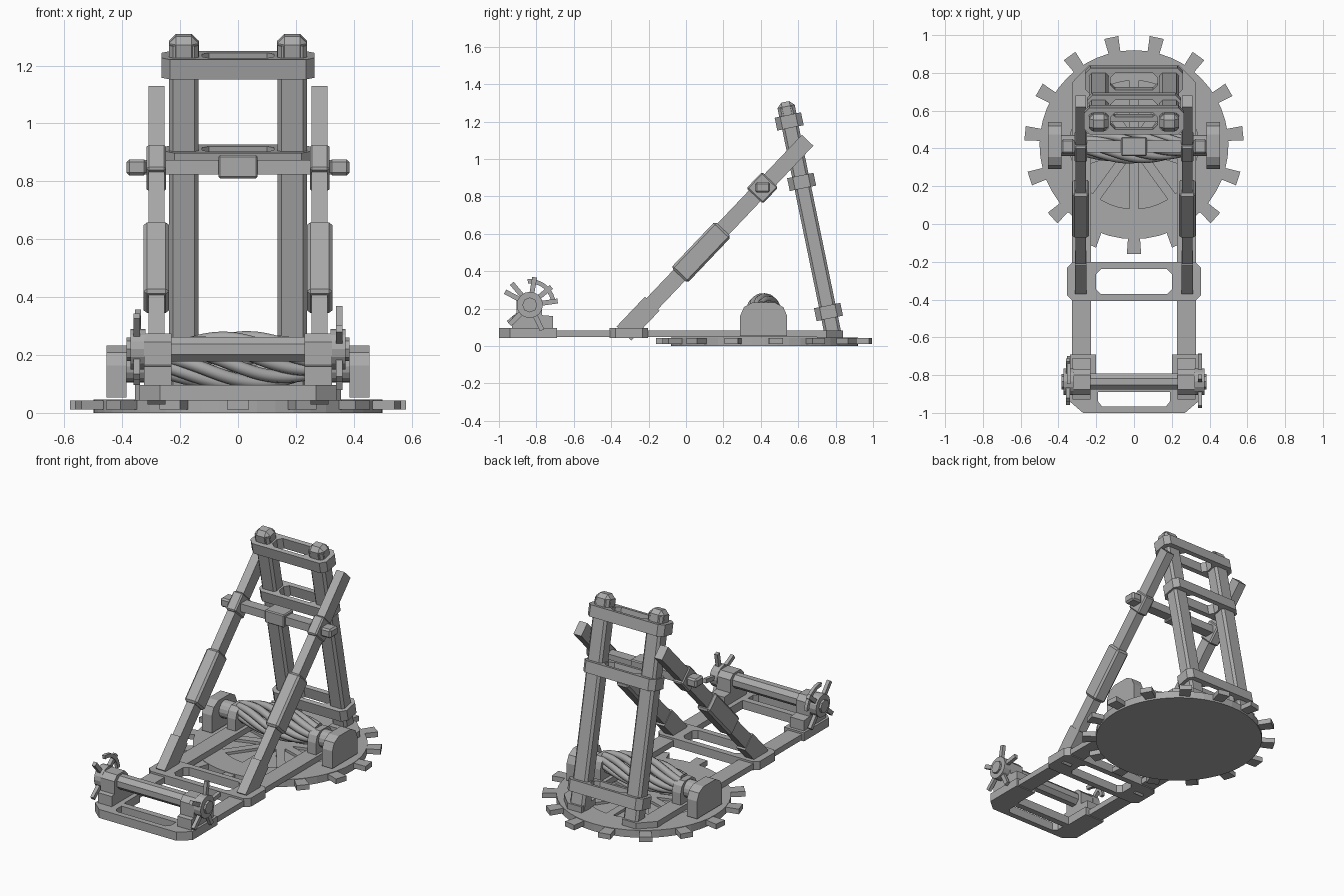
import bpy, bmesh, math
from mathutils import Matrix, Vector

cube = bpy.data.objects.get("Cube")
if cube:
    bpy.data.objects.remove(cube, do_unlink=True)

GREY = bpy.data.materials.new("plain grey")
GREY.use_nodes = True
COLOR = (0.4, 0.4, 0.4, 1)
GREY.diffuse_color = COLOR
GREY.node_tree.nodes["Principled BSDF"].inputs["Base Color"].default_value = COLOR


def finish(name, bm, matrix=Matrix()):
    bmesh.ops.recalc_face_normals(bm, faces=bm.faces)
    mesh = bpy.data.meshes.new(name)
    bm.to_mesh(mesh)
    bm.free()
    mesh.transform(matrix)
    mesh.materials.append(GREY)
    obj = bpy.data.objects.new(name, mesh)
    bpy.context.collection.objects.link(obj)
    return obj


def box(name, center, size, matrix=Matrix(), bevel=0.0):
    bm = bmesh.new()
    bmesh.ops.create_cube(bm, size=1, matrix=Matrix.Translation(center) @ Matrix.Diagonal((*size, 1)))
    if bevel:
        bmesh.ops.bevel(bm, geom=bm.edges[:], offset=bevel, segments=1, affect='EDGES')
    return finish(name, bm, matrix)


def chamfered(hx, hy, c):
    quarter = [(hx, hy - c), (hx - c, hy)]
    return (quarter + [(-x, y) for x, y in quarter[::-1]]
            + [(-x, -y) for x, y in quarter] + [(x, -y) for x, y in quarter[::-1]])


def circle(r, n):
    return [(r * math.cos(math.tau * i / n), r * math.sin(math.tau * i / n)) for i in range(n)]


def prism(name, pts, z0, z1, matrix=Matrix(), hole=None):
    """Extrude an outline along z, with an optional hole of equal point count."""
    bm = bmesh.new()
    n = len(pts)
    loops = [[bm.verts.new((*p, z)) for p in pts] for z in (z0, z1)]
    if hole:
        loops += [[bm.verts.new((*p, z)) for p in hole] for z in (z1, z0)]
        pairs = [(0, 1), (1, 2), (2, 3), (3, 0)]
    else:
        pairs = [(0, 1)]
        for loop in loops:
            bm.faces.new(loop)
    for a, b in pairs:
        for i in range(n):
            j = (i + 1) % n
            bm.faces.new((loops[a][i], loops[a][j], loops[b][j], loops[b][i]))
    return finish(name, bm, matrix)


def tube(name, points, radius, cyclic=False, res=2):
    curve = bpy.data.curves.new(name, 'CURVE')
    curve.dimensions = '3D'
    curve.bevel_depth = radius
    curve.bevel_resolution = res
    curve.use_fill_caps = True
    spline = curve.splines.new('POLY')
    spline.points.add(len(points) - 1)
    for p, co in zip(spline.points, points):
        p.co = (*co, 1)
    spline.use_smooth = True
    curve.materials.append(GREY)
    obj = bpy.data.objects.new(name, curve)
    bpy.context.collection.objects.link(obj)


def along_x(y, z):
    """Frame whose local x, y, z run along world y, z, x."""
    return Matrix(((0, 0, 1, 0), (1, 0, 0, y), (0, 1, 0, z), (0, 0, 0, 1)))


def leaning(y0, z0, y1, z1):
    """Frame at (y0, z0) whose local z points to (y1, z1); also its length."""
    angle = math.atan2(y1 - y0, z1 - z0)
    m = Matrix.Translation((0, y0, z0)) @ Matrix.Rotation(-angle, 4, 'X')
    return m, math.hypot(y1 - y0, z1 - z0)


# Toothed turntable with a spoked recess
turn = Matrix.Translation((0, 0.42, 0))
prism("turntable_floor", circle(0.5, 48), 0, 0.03, turn)
prism("turntable_rim", circle(0.5, 48), 0.03, 0.046, turn, hole=circle(0.34, 48))
prism("turntable_hub", circle(0.09, 24), 0.03, 0.046, turn)
for i in range(10):
    box("turntable_spoke", (0, -0.22, 0.038), (0.05, 0.28, 0.016),
        turn @ Matrix.Rotation(math.tau * i / 10, 4, 'Z'))
for i in range(15):
    wedge = [(-0.03, -0.47), (0.03, -0.47), (0.038, -0.58), (-0.038, -0.58)]
    prism("turntable_tooth", wedge, 0.011, 0.043,
          turn @ Matrix.Rotation(math.tau * i / 15, 4, 'Z'))

# Ground frame: slotted plates and rails
prism("middle_plate", chamfered(0.355, 0.103, 0.03), 0.042, 0.096,
      Matrix.Translation((0, -0.305, 0)), hole=chamfered(0.2, 0.066, 0.025))
front = [(-0.34, 0), (-0.34, -0.09), (-0.27, -0.15), (0.27, -0.15), (0.34, -0.09), (0.34, 0)]
slot = [(-0.19, -0.04), (-0.19, -0.09), (-0.17, -0.115), (0.17, -0.115), (0.19, -0.09), (0.19, -0.04)]
prism("front_plate", front, 0.042, 0.096, Matrix.Translation((0, -0.85, 0)), hole=slot)

# Leaning tower frame and strut frame
tower, tower_len = leaning(0.79, 0.045, 0.53, 1.305)
strut, strut_len = leaning(-0.315, 0.085, 0.65, 1.1)

for s, side in ((1, "left"), (-1, "right")):
    box(side + "_rail", (s * 0.277, -0.1, 0.066), (0.1, 1.7, 0.036))
    prism(side + "_rail_end", [(s * 0.327, 0.7), (s * 0.327, 0.75), (s * 0.24, 0.84), (s * 0.14, 0.84), (s * 0.14, 0.7)],
          0.046, 0.084)
    box(side + "_front_arm", (s * 0.27, -0.77, 0.069), (0.14, 0.16, 0.054))

    # Winch bearing
    prism(side + "_winch_bearing",
          [(-0.1, -0.125), (0.12, -0.125), (0.12, -0.06), (0.06, -0.055), (0.06, 0.025),
           (0.03, 0.055), (-0.045, 0.055), (-0.075, 0.025), (-0.075, -0.055), (-0.1, -0.06)],
          0.23, 0.325, along_x(-0.83, 0.22)) if s > 0 else prism(side + "_winch_bearing",
          [(-0.1, -0.125), (0.12, -0.125), (0.12, -0.06), (0.06, -0.055), (0.06, 0.025),
           (0.03, 0.055), (-0.045, 0.055), (-0.075, 0.025), (-0.075, -0.055), (-0.1, -0.06)],
          -0.325, -0.23, along_x(-0.83, 0.22))

    # Winch handle wheel
    hub = along_x(-0.835, 0.22)
    lo, hi = sorted((s * 0.32, s * 0.372))
    prism(side + "_winch_wheel", circle(0.07, 16), lo, hi, hub)
    lo, hi = sorted((s * 0.36, s * 0.385))
    prism(side + "_winch_cap", circle(0.04, 8), lo, hi, hub)
    count, start = (5, 8) if s > 0 else (4, 40)
    for i in range(count):
        turned = hub @ Matrix.Rotation(math.radians(start) + math.tau * i / count, 4, 'Z')
        box(side + "_winch_handle", (0.1, 0, s * 0.35), (0.1, 0.026, 0.022), turned)

    # Inclined strut with sleeves
    x = s * 0.282
    box(side + "_strut", (x, 0, strut_len / 2), (0.055, 0.085, strut_len), strut)
    box(side + "_strut_foot", (x, 0, 0.085), (0.062, 0.108, 0.22), strut)
    box(side + "_strut_sleeve", (x, 0, 0.575), (0.088, 0.12, 0.34), strut, 0.012)
    box(side + "_strut_collar", (x, 0, 1.05), (0.068, 0.12, 0.12), strut, 0.008)

    # Tower post with chamfered cap
    post = prism(side + "_tower_post", chamfered(0.051, 0.045, 0.014), 0, tower_len - 0.03,
                 tower @ Matrix.Translation((s * 0.187, 0, 0)))
    box(side + "_tower_cap", (s * 0.187, 0, tower_len - 0.06), (0.104, 0.094, 0.12), tower, 0.025)

    # Torsion spring housing
    arch = [(-0.125, -0.13), (0.125, -0.13), (0.125, -0.02), (0.105, 0.025), (0.06, 0.05),
            (-0.06, 0.05), (-0.105, 0.025), (-0.125, -0.02)]
    lo, hi = sorted((s * 0.385, s * 0.455))
    prism(side + "_spring_housing", arch, lo, hi, along_x(0.415, 0.183))
    lo, hi = sorted((s * 0.27, s * 0.4))
    prism(side + "_spring_drum", circle(0.055, 16), lo, hi, along_x(0.415, 0.16))
    lo, hi = sorted((s * 0.25, s * 0.31))
    prism(side + "_spring_cheek", [(a * 0.65, b * 0.9) for a, b in arch], lo, hi, along_x(0.415, 0.175))

# Winch axle and curved guard
prism("winch_axle", circle(0.046, 8), -0.33, 0.33, along_x(-0.835, 0.22) @ Matrix.Rotation(math.pi / 8, 4, 'Z'))
arc = [math.radians(5 + 10 * i) for i in range(10)]
guard = [(0.138 * math.cos(a), 0.138 * math.sin(a)) for a in arc]
guard += [(0.115 * math.cos(a), 0.115 * math.sin(a)) for a in arc[::-1]]
prism("winch_guard", guard, -0.355, -0.335, along_x(-0.835, 0.22))

# Slotted tower collars
for label, height, hx in (("top", 1.18, 0.265), ("middle", 0.85, 0.25), ("bottom", 0.14, 0.26)):
    prism(label + "_tower_collar", chamfered(hx, 0.072, 0.03), height - 0.035, height + 0.035, tower,
          hole=chamfered(0.125, 0.045, 0.025))

# Crossbar between the struts
box("crossbar", (0, 0.41, 0.848), (0.66, 0.065, 0.05))
box("crossbar_block", (0, 0.41, 0.85), (0.135, 0.1, 0.08), bevel=0.006)
for s in (1, -1):
    box("crossbar_end", (s * 0.35, 0.41, 0.848), (0.07, 0.08, 0.056), bevel=0.01)

# Twisted rope bundle
for k in range(9):
    rope = []
    for i in range(33):
        t = i / 32
        swell = 0.04 + 0.042 * math.sin(math.pi * t)
        a = math.tau * k / 9 + 2.6 * t
        rope.append((-0.27 + 0.54 * t, 0.415 + swell * 0.9 * math.cos(a), 0.18 + swell * math.sin(a)))
    tube("spring_rope", rope, 0.022)
